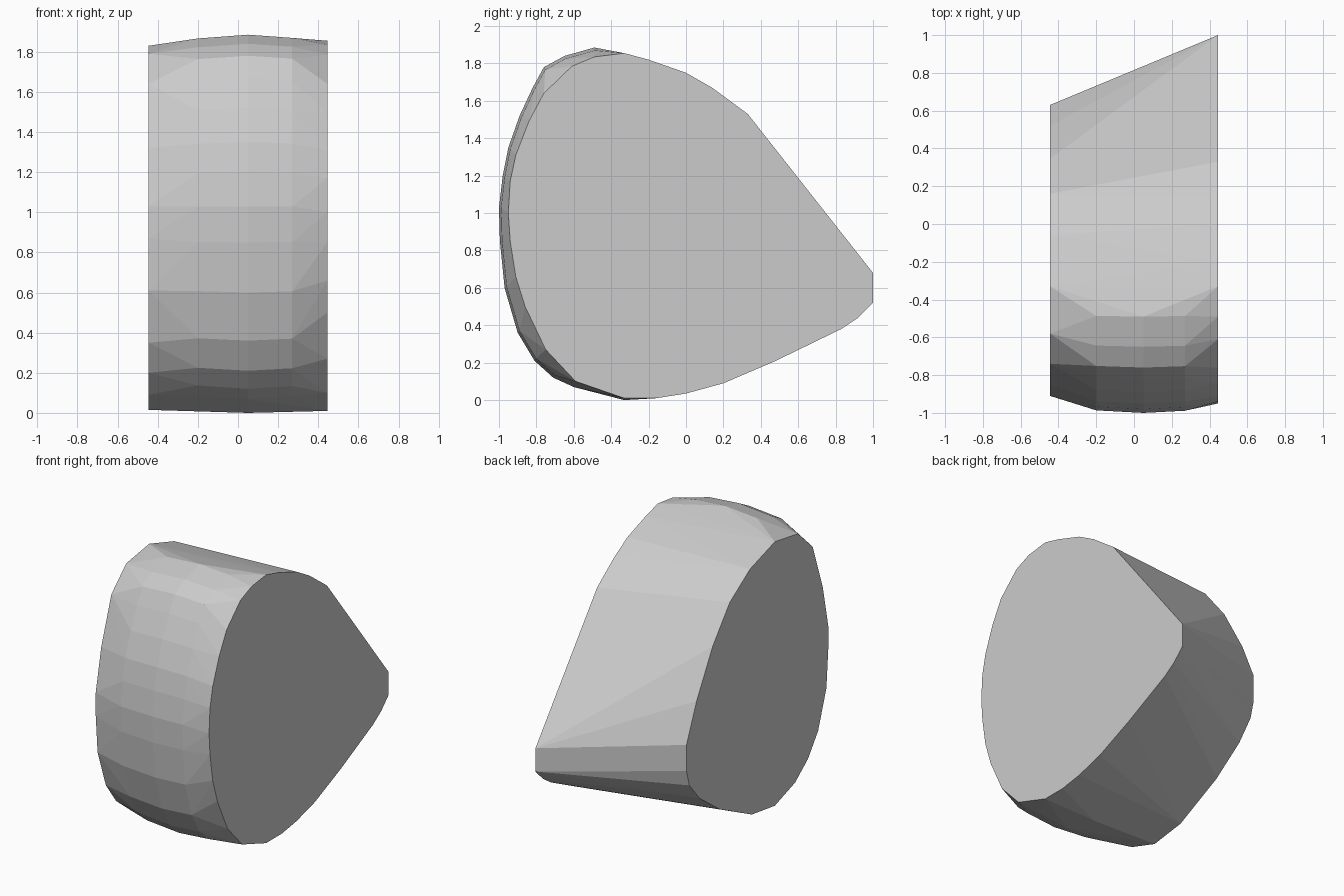
import bpy
import bmesh

if "Cube" in bpy.data.objects:
    bpy.data.objects.remove(bpy.data.objects["Cube"])

HALF_WIDTH = 0.445

# Outline of the larger flat side (y, z)
right_side = [
    (1, .68), (.6, 1.19), (.33, 1.53), (.14, 1.67), (0, 1.75), (-.2, 1.82),
    (-.33, 1.855), (-.49, 1.835), (-.61, 1.785), (-.76, 1.64), (-.84, 1.49),
    (-.91, 1.31), (-.94, 1.17), (-.95, 1.0), (-.94, .85), (-.91, .66),
    (-.86, .5), (-.75, .27), (-.59, .1), (-.33, .01), (-.16, .01),
    (0, .035), (.2, .09), (.48, .21), (.83, .38), (.92, .44), (1, .52)]

# Outline of the smaller flat side
left_side = [
    (.63, .80), (.52, 1.06), (.345, 1.37), (.16, 1.6), (-.06, 1.745),
    (-.33, 1.83), (-.58, 1.79), (-.74, 1.64), (-.85, 1.32), (-.91, 1.03),
    (-.91, .87), (-.89, .61), (-.80, .35), (-.69, .2), (-.55, .09),
    (-.33, .015), (-.08, .05), (.27, .22), (.49, .38), (.6, .51), (.63, .62)]

# Bulging front arc between the two sides
crown = [
    (-.49, 1.885), (-.65, 1.84), (-.76, 1.78), (-.82, 1.67), (-.89, 1.52),
    (-.95, 1.35), (-.98, 1.2), (-1, 1.03), (-.995, .85), (-.97, .6),
    (-.9, .36), (-.81, .21), (-.71, .12), (-.6, .07), (-.33, 0)]


def add_ring(bm, x, outline, scale=1.0, centre=(-.33, .95)):
    cy, cz = centre
    for y, z in outline:
        bm.verts.new((x, cy + (y - cy) * scale, cz + (z - cz) * scale))


# Faceted convex body wrapped around the sections
bm = bmesh.new()
add_ring(bm, HALF_WIDTH, right_side)
add_ring(bm, -HALF_WIDTH, left_side)
for x, scale in ((-.2, .98), (.05, 1.0), (.27, .983)):
    add_ring(bm, x, crown, scale)
hull = bmesh.ops.convex_hull(bm, input=bm.verts[:])
unused = {g for g in hull["geom_interior"] + hull["geom_unused"]
          if isinstance(g, bmesh.types.BMVert)}
bmesh.ops.delete(bm, geom=list(unused), context='VERTS')

# Merge the flat sides into single faces
bmesh.ops.dissolve_limit(bm, angle_limit=0.01, verts=bm.verts[:], edges=bm.edges[:])
bmesh.ops.recalc_face_normals(bm, faces=bm.faces[:])

mesh = bpy.data.meshes.new("wedge_stone")
bm.to_mesh(mesh)
bm.free()
body = bpy.data.objects.new("wedge_stone", mesh)
bpy.context.collection.objects.link(body)
